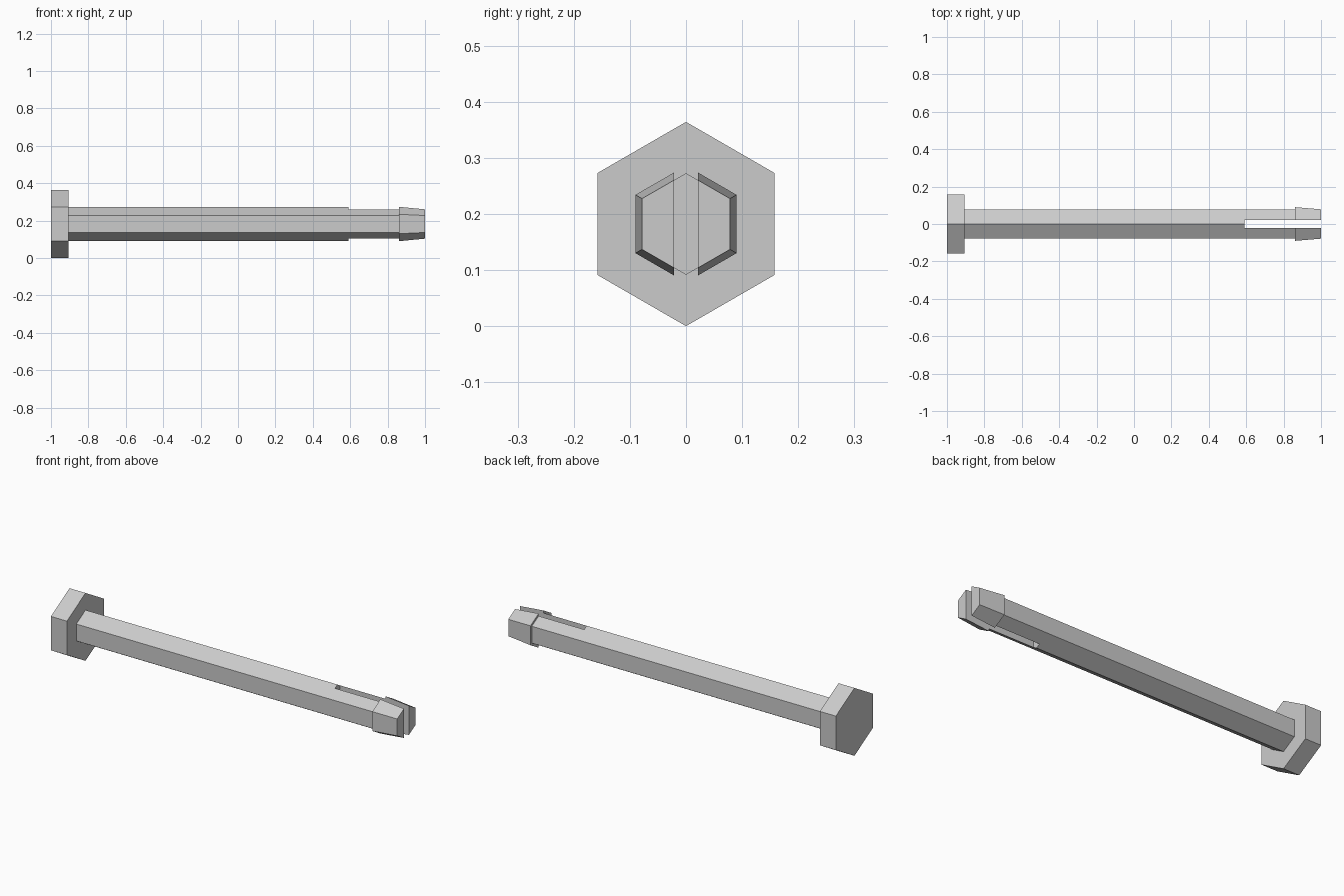
import bpy
import bmesh
from math import cos, sin, pi

cube = bpy.data.objects.get("Cube")
if cube:
    bpy.data.objects.remove(cube, do_unlink=True)

AXIS_Z = 0.182

steel = bpy.data.materials.new("light_grey")
steel.use_nodes = True
grey = (0.6, 0.6, 0.6, 1)
steel.diffuse_color = grey
steel.node_tree.nodes["Principled BSDF"].inputs["Base Color"].default_value = grey


def hex_bar(name, stations):
    """Flat-sided hexagonal bar along x from (x, corner radius) stations."""
    bm = bmesh.new()
    rings = [[bm.verts.new((x, r * sin(k * pi / 3), AXIS_Z + r * cos(k * pi / 3)))
              for k in range(6)] for x, r in stations]
    for a, b in zip(rings, rings[1:]):
        for k in range(6):
            n = (k + 1) % 6
            bm.faces.new((a[k], a[n], b[n], b[k]))
    bm.faces.new(rings[0])
    bm.faces.new(rings[-1])
    bmesh.ops.recalc_face_normals(bm, faces=bm.faces)
    mesh = bpy.data.meshes.new(name)
    bm.to_mesh(mesh)
    bm.free()
    mesh.materials.append(steel)
    obj = bpy.data.objects.new(name, mesh)
    bpy.context.collection.objects.link(obj)
    return obj


# Wide hexagonal head
hex_bar("head", [(-1, 0.182), (-0.905, 0.182)])

# Long shaft with a stepped, tapering barb at its tip
shaft = hex_bar("shaft", [(-0.905, 0.0905), (0.86, 0.0905), (0.86, 0.104), (1, 0.0905)])

# Vertical slot that splits the tip into two prongs
bpy.ops.mesh.primitive_cube_add(size=1, location=(0.84, 0, AXIS_Z))
cutter = bpy.context.object
cutter.name = "slot_cutter"
cutter.scale = (0.5, 0.042, 0.5)
cutter.hide_render = True
cutter.data.materials.append(steel)

slot = shaft.modifiers.new("slot", 'BOOLEAN')
slot.operation = 'DIFFERENCE'
slot.solver = 'EXACT'
slot.object = cutter
bpy.context.view_layer.objects.active = shaft
bpy.ops.object.modifier_apply(modifier=slot.name)
bpy.data.objects.remove(cutter, do_unlink=True)
